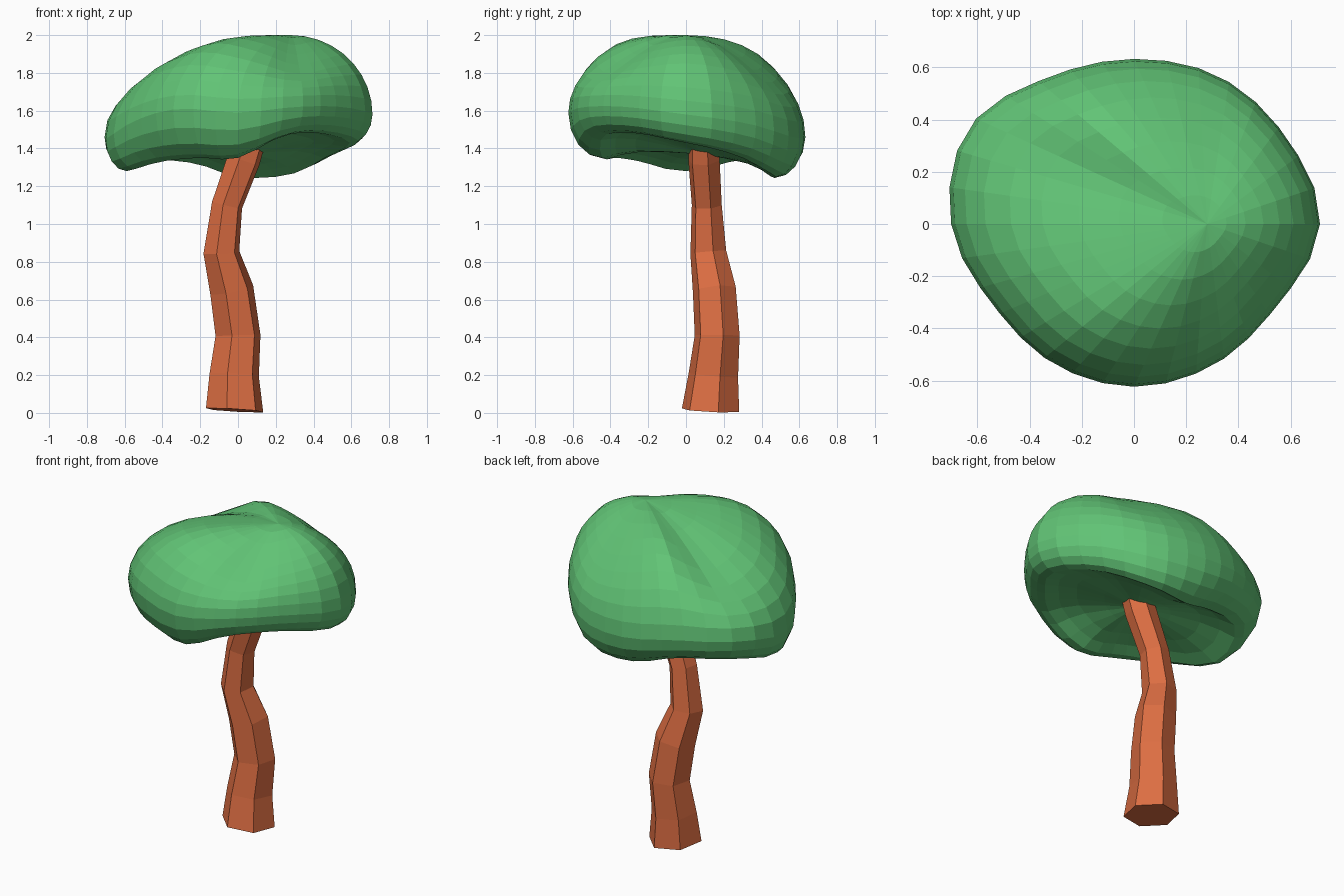
import bpy, bmesh
from math import sin, cos, pi, radians
from mathutils import Vector

cube = bpy.data.objects.get("Cube")
if cube:
    bpy.data.objects.remove(cube, do_unlink=True)


def material(name, rgb):
    mat = bpy.data.materials.new(name)
    mat.use_nodes = True
    mat.diffuse_color = (*rgb, 1)
    mat.node_tree.nodes["Principled BSDF"].inputs["Base Color"].default_value = (*rgb, 1)
    return mat


def loft(name, rings, mat, start=None, end=None):
    """Skin closed rings; each end is a fan to a point, or a flat cap."""
    bm = bmesh.new()
    loops = [[bm.verts.new(p) for p in ring] for ring in rings]
    n = len(loops[0])
    for a, b in zip(loops, loops[1:]):
        for i in range(n):
            j = (i + 1) % n
            bm.faces.new((a[i], a[j], b[j], b[i]))
    for loop, tip in ((loops[0], start), (loops[-1], end)):
        if tip is None:
            bm.faces.new(loop)
        else:
            v = bm.verts.new(tip)
            for i in range(n):
                bm.faces.new((loop[i], loop[(i + 1) % n], v))
    bmesh.ops.recalc_face_normals(bm, faces=bm.faces)
    mesh = bpy.data.meshes.new(name)
    bm.to_mesh(mesh)
    bm.free()
    mesh.materials.append(mat)
    obj = bpy.data.objects.new(name, mesh)
    bpy.context.collection.objects.link(obj)
    return obj


def around(rows, angle):
    """Smooth periodic interpolation of evenly spaced rows."""
    n = len(rows)
    u = angle / (2 * pi) * n
    i, t = int(u), u - int(u)
    out = []
    for p, q, r, s in zip(*(rows[(i + k) % n] for k in (-1, 0, 1, 2))):
        out.append(q + t / 2 * (r - p + t * (2*p - 5*q + 4*r - s + t * (3*(q - r) + s - p))))
    return out


leaf_green = material("leaf green", (0.12, 0.55, 0.18))
bark_orange = material("bark orange", (0.72, 0.155, 0.055))

# Trunk: six-sided bent column, rows are x, y, z, radius
path = [(-.018, .13, .014, .157), (-.02, .145, .2, .135), (0, .165, .41, .123),
        (-.033, .15, .65, .117), (-.088, .118, .85, .098), (-.058, .11, 1.1, .082),
        (.03, .095, 1.34, .086), (.07, .09, 1.46, .08)]
trunk_rings = []
for k, (x, y, z, r) in enumerate(path):
    low, high = path[max(k - 1, 0)], path[min(k + 1, len(path) - 1)]
    rise = high[2] - low[2]
    sx, sy = ((high[0] - low[0]) / rise, (high[1] - low[1]) / rise) if k else (.06, .05)
    ring = []
    for side in range(6):
        a = radians(15 + 60 * side)
        dx, dy = r * cos(a), r * sin(a)
        ring.append((x + dx, y + dy, z - sx * dx - sy * dy))
    trunk_rings.append(ring)
loft("trunk", trunk_rings, bark_orange)

# Canopy: every 30 degrees the outline radius, widest height, rim height,
# swell of the crown (negative is a crease) and how far the lip curls in
outline = [(.712, 1.58, 1.43, 0, .12), (.67, 1.53, 1.36, -.02, .12),
           (.652, 1.46, 1.26, -.06, .12), (.632, 1.46, 1.25, -.02, .18),
           (.65, 1.5, 1.32, .02, .2), (.732, 1.5, 1.34, -.08, .15),
           (.7, 1.45, 1.28, -.01, .11), (.622, 1.55, 1.33, .03, .15),
           (.617, 1.61, 1.35, .05, .2), (.623, 1.59, 1.35, .01, .18),
           (.62, 1.62, 1.47, -.07, .12), (.63, 1.62, 1.48, -.04, .12)]
SEGMENTS, TOP_RINGS, LIP_RINGS = 32, 9, 4
apex = Vector((.28, 0, 2))
ceiling = Vector((.05, .08, 1.37))
angles = [2 * pi * i / SEGMENTS for i in range(SEGMENTS)]

canopy_rings = []
# Crown, from the apex out to the widest line
for k in range(1, TOP_RINGS + 1):
    t = pi / 2 * k / TOP_RINGS
    ring = []
    for a in angles:
        r, mid, rim, swell, curl = around(outline, a)
        p = apex.lerp(Vector((r * cos(a), r * sin(a), 2)), sin(t))
        p.z = mid + (2 - mid) * cos(t) + swell * sin(2 * t) ** 2
        ring.append(p)
    canopy_rings.append(ring)
# Rounded lip, curling in below the widest line
for k in range(1, LIP_RINGS + 1):
    t = pi / 2 * k / LIP_RINGS
    ring = []
    for a in angles:
        r, mid, rim, swell, curl = around(outline, a)
        r -= curl * (1 - cos(t))
        ring.append(Vector((r * cos(a), r * sin(a), mid + (rim - mid) * sin(t))))
    canopy_rings.append(ring)
# Shallow hollow underside
rim_ring = canopy_rings[-1]
for inward, lift in ((.15, .02), (.35, .03), (.65, .02)):
    canopy_rings.append([p.lerp(ceiling, inward) + Vector((0, 0, lift)) for p in rim_ring])
loft("canopy", canopy_rings, leaf_green, start=apex, end=ceiling)
